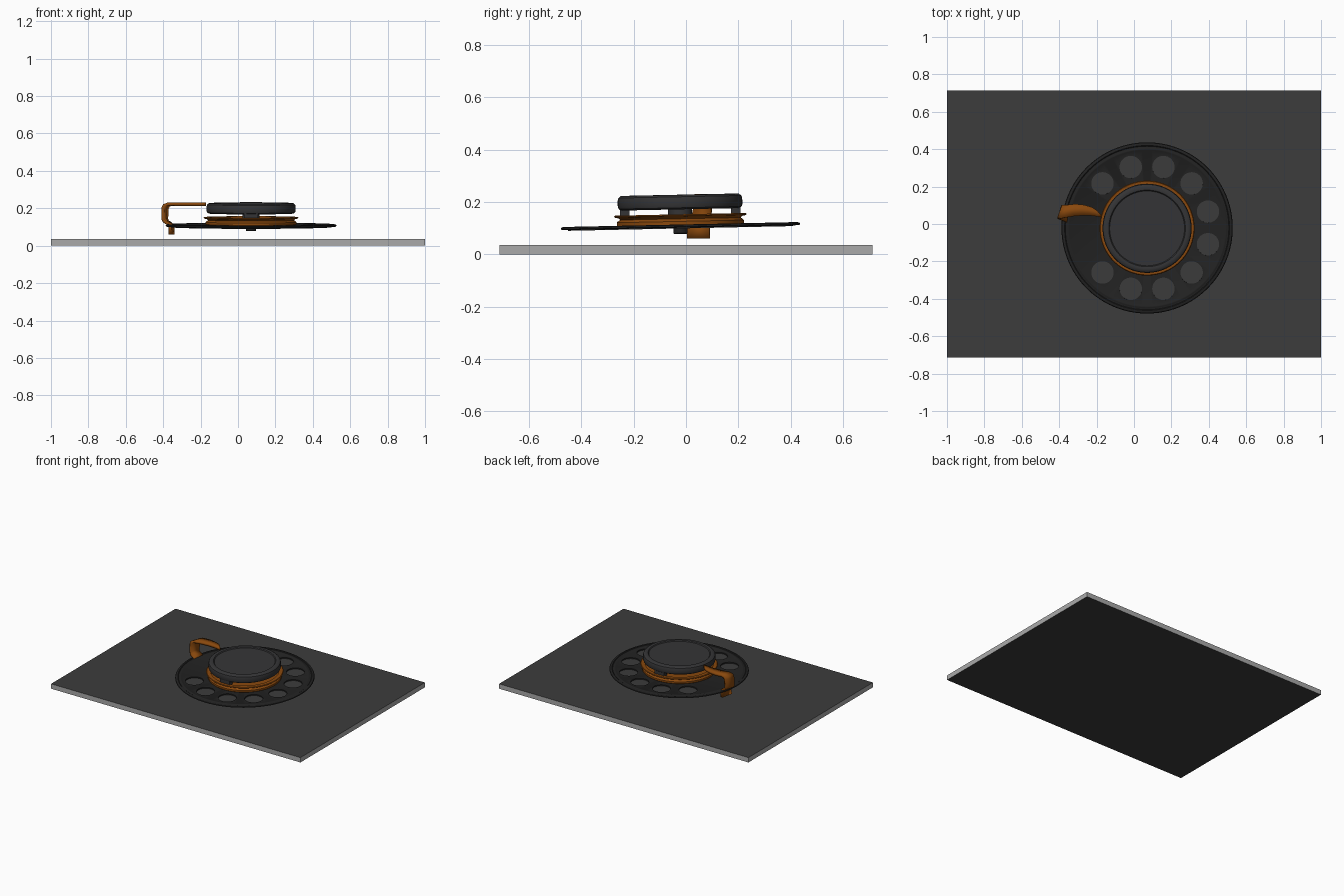
import bpy, bmesh
from math import cos, sin, pi, radians
from mathutils import Matrix, Vector

if "Cube" in bpy.data.objects:
    bpy.data.objects.remove(bpy.data.objects["Cube"])

CENTRE = Vector((0.07, -0.021, 0.106))
TILT = 0.021


def material(name, r, g, b):
    m = bpy.data.materials.new(name)
    m.diffuse_color = (r, g, b, 1)
    m.use_nodes = True
    m.node_tree.nodes["Principled BSDF"].inputs["Base Color"].default_value = m.diffuse_color
    return m


BASE = material("charcoal", 0.045, 0.045, 0.045)
EDGE = material("edge_grey", 0.4, 0.4, 0.4)
BLACK = material("black", 0.016, 0.016, 0.016)
CAP = material("dark_grey", 0.035, 0.035, 0.037)
COPPER = material("copper", 0.25, 0.065, 0.004)


def finish(name, bm, mat, smooth=True):
    bmesh.ops.recalc_face_normals(bm, faces=bm.faces)
    me = bpy.data.meshes.new(name)
    bm.to_mesh(me)
    bm.free()
    ob = bpy.data.objects.new(name, me)
    bpy.context.collection.objects.link(ob)
    me.materials.append(mat)
    if smooth:
        bpy.ops.object.select_all(action='DESELECT')
        ob.select_set(True)
        bpy.context.view_layer.objects.active = ob
        bpy.ops.object.shade_smooth_by_angle(angle=radians(35))
    return ob


def on_dial(ob):
    ob.location = CENTRE
    ob.rotation_euler.x = TILT
    return ob


def lathe(name, profile, mat, steps=96):
    # Spin an (r, z) profile around the dial axis
    bm = bmesh.new()
    vs = [bm.verts.new((r, 0, z)) for r, z in profile]
    es = [bm.edges.new(p) for p in zip(vs, vs[1:])]
    bmesh.ops.spin(bm, geom=vs + es, cent=(0, 0, 0), axis=(0, 0, 1),
                   angle=2 * pi, steps=steps, use_merge=False)
    bmesh.ops.remove_doubles(bm, verts=bm.verts, dist=1e-5)
    return on_dial(finish(name, bm, mat))


# Base plate with pale edges
bm = bmesh.new()
bmesh.ops.create_cube(bm, size=1, matrix=Matrix.Translation((0, 0, 0.0175))
                      @ Matrix.Diagonal((2, 1.426, 0.035, 1)))
base = finish("base_plate", bm, BASE, smooth=False)
base.data.materials.append(EDGE)
for p in base.data.polygons:
    p.material_index = int(abs(p.normal.z) < 0.5)

# Dial: backing plate and finger wheel with raised rim
lathe("number_plate", [(0, -0.007), (0.43, -0.007), (0.43, -0.003), (0, -0.003)], BASE)
wheel = lathe("finger_wheel", [
    (0, -0.004), (0.452, -0.004), (0.458, 0), (0.455, 0.005), (0.448, 0.008),
    (0.441, 0.008), (0.437, 0.005), (0.428, 0.005), (0.425, 0.007),
    (0.418, 0.007), (0.415, 0.005), (0, 0.005)], BLACK)

# Ten finger holes
bm = bmesh.new()
for i in range(10):
    a = radians(135 - 30 * i)
    bmesh.ops.create_cone(bm, cap_ends=True, segments=32, radius1=0.06,
                          radius2=0.06, depth=0.1,
                          matrix=Matrix.Translation((0.337 * cos(a), 0.337 * sin(a), 0)))
cutter = on_dial(finish("hole_cutter", bm, BLACK, smooth=False))
cutter.hide_render = True
cutter.hide_set(True)
cut = wheel.modifiers.new("finger_holes", 'BOOLEAN')
cut.operation = 'DIFFERENCE'
cut.object = cutter
cut.solver = 'EXACT'

# Grooved copper pulley
lathe("copper_hub_ring", [
    (0, 0.003), (0.238, 0.003), (0.243, 0.008), (0.243, 0.02), (0.238, 0.025),
    (0.230, 0.03), (0.236, 0.036), (0.250, 0.039), (0.254, 0.043),
    (0.250, 0.047), (0.225, 0.047), (0.222, 0.04), (0, 0.04)], COPPER)

# Centre cap with recessed top
lathe("centre_cap", [
    (0, 0.066), (0.226, 0.066), (0.235, 0.072), (0.238, 0.08), (0.238, 0.104),
    (0.235, 0.114), (0.226, 0.121), (0.214, 0.122), (0.205, 0.121),
    (0.2, 0.115), (0, 0.115)], CAP)

# Spindle and underside screw
lathe("spindle", [(0, 0.03), (0.046, 0.03), (0.046, 0.075), (0, 0.075)], CAP, 32)
lathe("underside_screw", [(0, -0.028), (0.024, -0.028), (0.027, -0.025),
                          (0.027, 0), (0, 0)], BLACK, 32)

# Cap posts at front and back
for side, label in ((-1, "front"), (1, "back")):
    bm = bmesh.new()
    bmesh.ops.create_cube(bm, size=1, matrix=Matrix.Translation((0, side * 0.212, 0.057))
                          @ Matrix.Diagonal((0.075, 0.036, 0.05, 1)))
    on_dial(finish(label + "_cap_post", bm, CAP, smooth=False))

# Finger stop: bent strip, each section is (x, z, y_min, y_max, skew)
strip = [
    (-0.172, 0.222, 0.035, 0.043, 0), (-0.195, 0.222, 0.04, 0.07, 0),
    (-0.225, 0.222, 0.044, 0.09, 0), (-0.265, 0.222, 0.046, 0.102, 0),
    (-0.32, 0.222, 0.042, 0.107, 0.1), (-0.375, 0.222, 0.033, 0.102, 0.3),
    (-0.395, 0.216, 0.03, 0.1, 0.35), (-0.402, 0.2, 0.03, 0.098, 0.35),
    (-0.402, 0.145, 0.027, 0.095, 0.3), (-0.395, 0.13, 0.022, 0.093, 0.25),
    (-0.373, 0.117, 0.015, 0.091, 0.2), (-0.364, 0.105, 0.008, 0.09, 0.2),
    (-0.364, 0.06, 0.005, 0.09, 0.2)]
bm = bmesh.new()
rows = [(bm.verts.new((x, y0, z)), bm.verts.new((x + skew * (y1 - y0), y1, z)))
        for x, z, y0, y1, skew in strip]
for (a, b), (c, d) in zip(rows, rows[1:]):
    bm.faces.new((a, b, d, c))
stop = finish("finger_stop", bm, COPPER)
thick = stop.modifiers.new("thickness", 'SOLIDIFY')
thick.thickness = 0.017
thick.offset = 0
